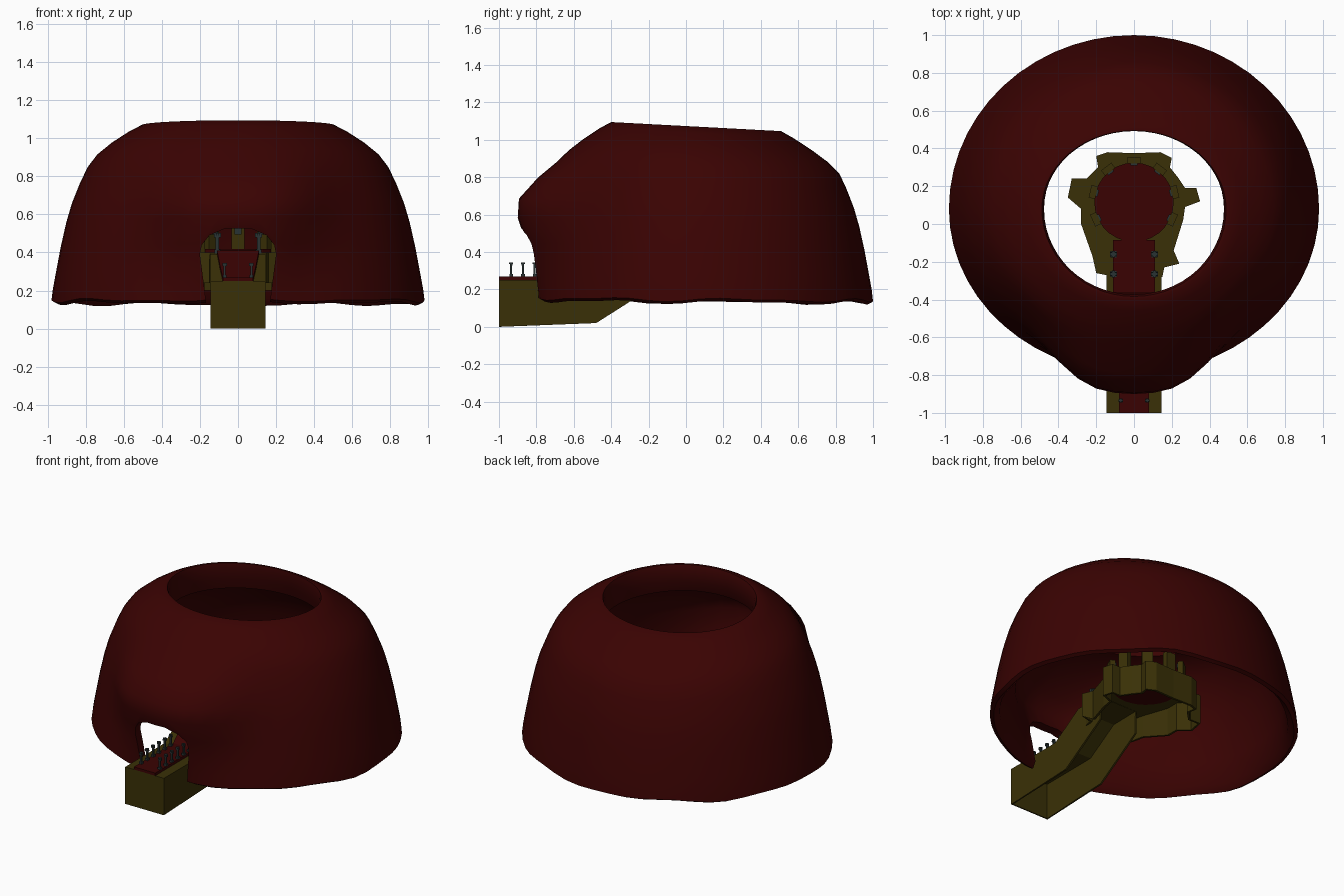
import bpy, bmesh, math
from mathutils import Matrix, Vector

if "Cube" in bpy.data.objects:
    bpy.data.objects.remove(bpy.data.objects["Cube"])


def material(name, rgb):
    m = bpy.data.materials.new(name)
    m.diffuse_color = (*rgb, 1)
    m.use_nodes = True
    m.node_tree.nodes["Principled BSDF"].inputs["Base Color"].default_value = m.diffuse_color
    return m


RED = material("dark_red", (0.042, 0.0008, 0.0006))
OLIVE = material("olive_stone", (0.042, 0.03, 0.002))
GREY = material("dark_metal", (0.022, 0.032, 0.032))


def finish(name, bm, mat, angle=None):
    bmesh.ops.recalc_face_normals(bm, faces=bm.faces)
    me = bpy.data.meshes.new(name)
    bm.to_mesh(me)
    bm.free()
    ob = bpy.data.objects.new(name, me)
    bpy.context.collection.objects.link(ob)
    if mat:
        me.materials.append(mat)
    if angle:
        smooth(ob, angle)
    return ob


def smooth(ob, angle):
    bpy.ops.object.select_all(action='DESELECT')
    ob.select_set(True)
    bpy.context.view_layer.objects.active = ob
    bpy.ops.object.shade_smooth_by_angle(angle=math.radians(angle))


def thicken(ob, t):
    mod = ob.modifiers.new("thickness", 'SOLIDIFY')
    mod.thickness = t
    return ob


def loft(bm, rings, closed):
    # quads between consecutive rows of points
    vs = [[bm.verts.new(p) for p in r] for r in rings]
    for a, b in zip(vs, vs[1:]):
        n = len(a)
        for i in range(n if closed else n - 1):
            j = (i + 1) % n
            bm.faces.new((a[i], a[j], b[j], b[i]))
    return vs


def box(bm, centre, size, turn=0):
    m = Matrix.Translation(centre) @ Matrix.Rotation(turn, 4, 'Z') @ Matrix.Diagonal((*size, 1))
    bmesh.ops.create_cube(bm, size=1, matrix=m)


# Dome shell: (scale, height) around the thick cross-section
profile = [(0.975, 0.132), (1, 0.145), (0.992, 0.21), (0.975, 0.3), (0.95, 0.43), (0.92, 0.56),
           (0.89, 0.66), (0.845, 0.77), (0.805, 0.85), (0.755, 0.915), (0.68, 0.975),
           (0.585, 1.035), (0.515, 1.07), (0.498, 1.07), (0.488, 1.04), (0.486, 0.96), (0.495, 0.89),
           (0.6, 0.87), (0.7, 0.8), (0.78, 0.7), (0.83, 0.6), (0.87, 0.47), (0.905, 0.32),
           (0.935, 0.17)]
SEG = 56


def dome_point(s, z, a):
    x = 0.98 * s * math.cos(a)
    sy = math.sin(a)
    top = max(0, (z - 0.85) / 0.2)
    y = 0.08 + (0.92 - 0.08 * top if sy > 0 else 0.87 + 0.05 * top) * s * sy
    h = z - 0.05 * (y - 0.06) * z
    if z < 0.2:
        h += 0.007 * math.sin(7 * a) + 0.005 * math.sin(12 * a + 1)
    if sy < 0:  # hood over the doorway
        y -= 0.2 * math.exp(-(x / 0.44) ** 4) * math.exp(-((z - 0.64) / 0.21) ** 2)
        y -= 0.05 * math.exp(-(x / 0.29) ** 4) * math.exp(-((z - 0.33) / 0.16) ** 2)
    return (x, y, h)


bm = bmesh.new()
rings = [[dome_point(s, z, 2 * math.pi * i / SEG) for i in range(SEG)] for s, z in profile]
vs = loft(bm, rings, True)
for i in range(SEG):
    j = (i + 1) % SEG
    bm.faces.new((vs[-1][i], vs[-1][j], vs[0][j], vs[0][i]))
dome = finish("dome_shell", bm, RED)

# Arched doorway cut
half = [(0.155, 0.02), (0.175, 0.2), (0.2, 0.39), (0.19, 0.44), (0.15, 0.49), (0.07, 0.525)]
arch = half + [(-x, z) for x, z in reversed(half)]
bm = bmesh.new()
vs = loft(bm, [[(x, y, z) for x, z in arch] for y in (-1.2, -0.4)], True)
bm.faces.new(vs[0])
bm.faces.new(vs[1])
cutter = finish("doorway_cutter", bm, None)
mod = dome.modifiers.new("doorway", 'BOOLEAN')
mod.operation = 'DIFFERENCE'
mod.object = cutter
mod.solver = 'EXACT'
bpy.context.view_layer.objects.active = dome
bpy.ops.object.modifier_apply(modifier="doorway")
bpy.data.objects.remove(cutter)
smooth(dome, 50)

# Walkway, hollow underneath: (y, bottom, top)
stations = [(-1, 0.0, 0.25), (-0.58, 0.016, 0.25), (-0.48, 0.02, 0.315),
            (-0.36, 0.096, 0.393), (-0.15, 0.23, 0.395)]
bm = bmesh.new()
vs = loft(bm, [[(-0.145, y, b), (-0.145, y, t), (0.145, y, t), (0.145, y, b)]
               for y, b, t in stations], False)
bm.faces.new(vs[0])
thicken(finish("walkway", bm, OLIVE), 0.012)

# Red carpet up the walkway
bm = bmesh.new()
vs = loft(bm, [[(-w, y, t - 0.005), (w, y, t - 0.005), (w, y, t + 0.018), (-w, y, t + 0.018)]
               for (y, b, t), w in zip(stations[:-1] + [(-0.085, 0, 0.395)],
                                       (0.08, 0.08, 0.095, 0.11, 0.11))], True)
bm.faces.new(vs[0])
bm.faces.new(vs[-1])
finish("walkway_carpet", bm, RED)

# Craggy platform, open below and towards the walkway
outline = [(0.15, -0.28), (0.16, -0.23), (0.24, -0.21), (0.21, -0.14), (0.26, 0.02), (0.27, 0.09),
           (0.35, 0.12), (0.33, 0.19), (0.27, 0.19), (0.23, 0.25), (0.19, 0.3), (0.2, 0.35),
           (0.14, 0.38), (0, 0.375), (-0.14, 0.38), (-0.2, 0.36), (-0.19, 0.3), (-0.25, 0.24),
           (-0.33, 0.24), (-0.35, 0.14), (-0.28, 0.08), (-0.28, 0), (-0.22, -0.17),
           (-0.2, -0.26), (-0.15, -0.27)]
bm = bmesh.new()
vs = loft(bm, [[(x, y, 0.2 if y > -0.15 else 0.24) for x, y in outline],
               [(x, y, 0.4) for x, y in outline]], False)
bm.faces.new(vs[1])
thicken(finish("platform", bm, OLIVE), 0.015)

# Round floor
bm = bmesh.new()
bmesh.ops.create_cone(bm, cap_ends=True, segments=28, radius1=0.21, radius2=0.21, depth=0.03,
                      matrix=Matrix.Translation((0, 0.115, 0.402)))
finish("round_floor", bm, RED)

# Upright stones with metal fittings around the floor
stones, fittings = bmesh.new(), bmesh.new()
for k in range(-3, 4):
    a = math.pi / 2 + k * math.radians(38)
    c = Vector((0.222 * math.cos(a), 0.115 + 0.222 * math.sin(a), 0))
    box(stones, c + Vector((0, 0, 0.46)), (0.068, 0.035, 0.14), a - math.pi / 2)
    c2 = Vector((0.21 * math.cos(a), 0.115 + 0.21 * math.sin(a), 0.51))
    box(fittings, c2, (0.036, 0.03, 0.03), a - math.pi / 2)
finish("upright_stones", stones, OLIVE)
finish("stone_fittings", fittings, GREY)


# Lamp posts: slim pole, base and forked head
def post(bm, x, y, z, h, w):
    box(bm, (x, y, z + 0.01), (w * 1.8, w * 1.8, 0.02))
    box(bm, (x, y, z + h / 2), (w, w, h))
    box(bm, (x, y, z + h * 0.85), (w * 2, w * 1.2, h * 0.1))
    for s in (-1, 1):
        box(bm, (x + s * w * 0.7, y, z + h * 0.95), (w * 0.6, w * 0.9, h * 0.12))
        box(bm, (x, y + s * w * 0.7, z + h * 0.95), (w * 0.9, w * 0.6, h * 0.12))


bm = bmesh.new()
for side in (-1, 1):
    for i in range(6):
        post(bm, side * 0.07, -0.935 + i * 0.063, 0.262, 0.082, 0.011)
    for y in (-0.16, -0.265):
        post(bm, side * 0.108, y, 0.395, 0.105, 0.018)
finish("lamp_posts", bm, GREY)
